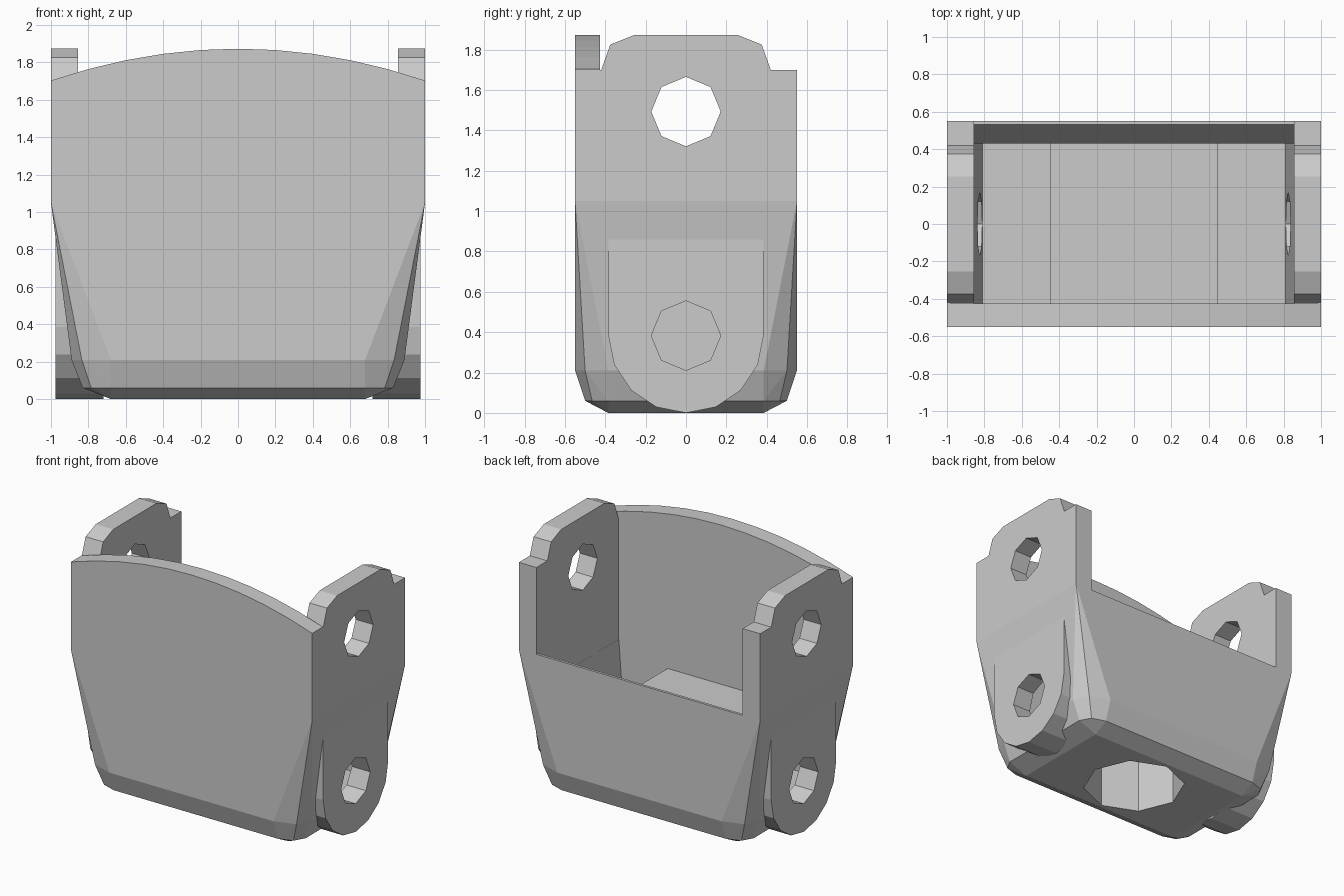
import bpy, bmesh
from math import sin, cos, pi
from mathutils import Vector

if "Cube" in bpy.data.objects:
    bpy.data.objects.remove(bpy.data.objects["Cube"])

grey = bpy.data.materials.new("plain_grey")
grey.use_nodes = True
colour = (0.6, 0.6, 0.6, 1)
grey.diffuse_color = colour
grey.node_tree.nodes["Principled BSDF"].inputs["Base Color"].default_value = colour


def finish(name, bm):
    bmesh.ops.recalc_face_normals(bm, faces=bm.faces)
    mesh = bpy.data.meshes.new(name)
    bm.to_mesh(mesh)
    bm.free()
    mesh.materials.append(grey)
    obj = bpy.data.objects.new(name, mesh)
    bpy.context.collection.objects.link(obj)
    return obj


def hull(name, points):
    """Convex solid around points mirrored in x."""
    bm = bmesh.new()
    for x, y, z in points:
        for s in (-1, 1):
            bm.verts.new((s * x, y, z))
    res = bmesh.ops.convex_hull(bm, input=bm.verts)
    loose = [v for v in bm.verts if not v.link_faces]
    bmesh.ops.delete(bm, geom=loose, context='VERTS')
    bmesh.ops.dissolve_limit(bm, angle_limit=0.01, verts=bm.verts, edges=bm.edges)
    return finish(name, bm)


def prism(name, profile, axis, start, end):
    """Extrude a 2D profile along an axis (x: y,z  y: x,z  z: x,y)."""
    place = {'x': lambda a, b, t: (t, a, b),
             'y': lambda a, b, t: (a, t, b),
             'z': lambda a, b, t: (a, b, t)}[axis]
    bm = bmesh.new()
    face = bm.faces.new([bm.verts.new(place(a, b, start)) for a, b in profile])
    res = bmesh.ops.extrude_face_region(bm, geom=[face])
    moved = [g for g in res["geom"] if isinstance(g, bmesh.types.BMVert)]
    bmesh.ops.translate(bm, verts=moved, vec=Vector(place(0, 0, end - start)))
    return finish(name, bm)


def combine(target, tool, operation):
    mod = target.modifiers.new("join", 'BOOLEAN')
    mod.operation, mod.solver, mod.object = operation, 'EXACT', tool
    bpy.context.view_layer.objects.active = target
    bpy.ops.object.modifier_apply(modifier=mod.name)
    bpy.data.objects.remove(tool)


def octagon(r, ca, cb):
    return [(ca + r * sin(i * pi / 4), cb + r * cos(i * pi / 4)) for i in range(8)]


def rect(a0, a1, b0, b1):
    return [(a0, b0), (a1, b0), (a1, b1), (a0, b1)]


# Tub with rounded lower edges and corners
corner = [(.68, .385, 0),
          (.68, .5, .06), (.785, .465, .06), (.83, .385, .06),
          (.68, .55, .21), (.835, .5, .21), (.89, .385, .21),
          (1, .55, 1.05)]
body = hull("tub_body", [(x, s * y, z) for x, y, z in corner for s in (-1, 1)])

# Round-ended bosses on both sides
R = .385
pad = [(R * cos(i * pi / 8), R - R * sin(i * pi / 8)) for i in range(9)]
pad += [(-R, .9), (R, .9)]
for s in (-1, 1):
    combine(body, prism("side_boss", pad, 'x', s * .72, s * .975), 'UNION')

# Hollow interior, with a sloping inside face on the low back wall
def ring(x, back, z):
    return [(x, -.425, z), (x, back, z)]

combine(body, hull("lower_cavity", ring(.81, .43, .2) + ring(.855, .43, .8)), 'DIFFERENCE')
combine(body, hull("upper_cavity", ring(.855, .43, .79) + ring(.855, .55, 1.1)), 'DIFFERENCE')

# Raised block on the floor, socket below it, and holes through the bosses
combine(body, prism("floor_block", rect(-.45, .45, .1, .68), 'y', -.47, .47), 'UNION')
combine(body, prism("socket", octagon(.36, 0, 0), 'z', -.1, .58), 'DIFFERENCE')
for s in (-1, 1):
    combine(body, prism("boss_hole", octagon(.172, 0, .383), 'x', s * .6, s * 1.1), 'DIFFERENCE')

# Front wall with arched top
steps = 10
arch = [(x, 1.873 - .17 * x * x) for x in (1 - 2 * i / steps for i in range(steps + 1))]
prism("front_wall", [(-1, 1.05), (1, 1.05)] + arch[:], 'y', -.55, -.425)

# Side plates with a stepped top and a hole
top = [(.55, 1.7), (.42, 1.7), (.375, 1.825), (.255, 1.873)]
outline = [(-.425, 1.05), (.55, 1.05)] + top
outline += [(-y, z) for y, z in reversed(top[1:])] + [(-.425, 1.7)]
for side, s in (("right", -1), ("left", 1)):
    plate = prism(side + "_plate", outline, 'x', s * .855, s)
    combine(plate, prism("plate_hole", octagon(.172, 0, 1.493), 'x', s * .8, s * 1.1), 'DIFFERENCE')
